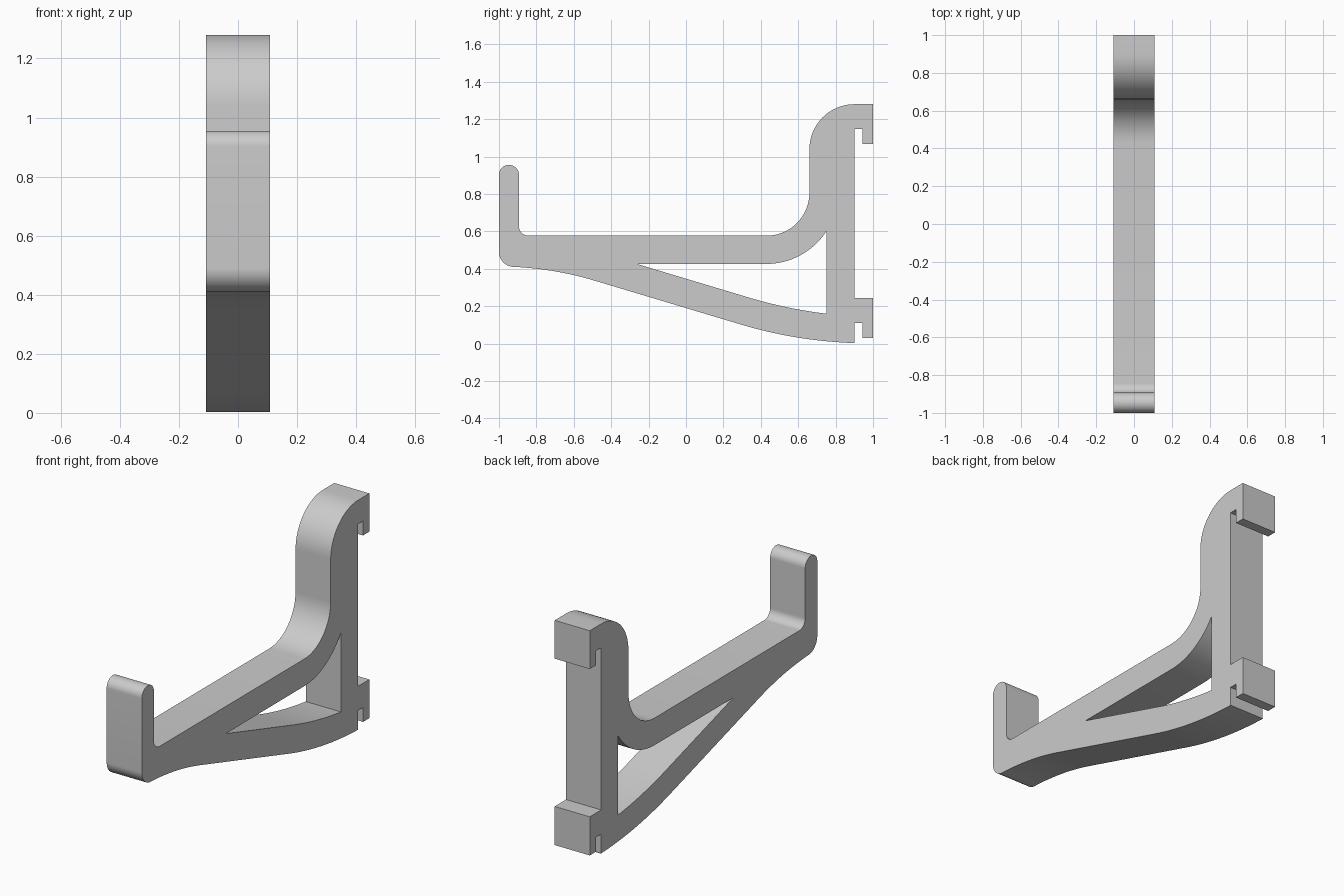
import bpy, bmesh, math
from mathutils import Vector

cube = bpy.data.objects.get("Cube")
if cube:
    bpy.data.objects.remove(cube, do_unlink=True)

HALF_WIDTH = 0.108


def arc(center, radius, start, end, steps=16):
    """Points along a circular arc, angles in radians."""
    return [Vector((center[0] + radius * math.cos(start + (end - start) * i / steps),
                    center[1] + radius * math.sin(start + (end - start) * i / steps)))
            for i in range(steps + 1)]


def rounded(corners, steps=16):
    """Closed outline from (y, z, radius) corners; radius 0 stays sharp."""
    points = []
    for i, (y, z, r) in enumerate(corners):
        p = Vector((y, z))
        if r == 0:
            points.append(p)
            continue
        a = (Vector(corners[i - 1][:2]) - p).normalized()
        b = (Vector(corners[(i + 1) % len(corners)][:2]) - p).normalized()
        half = a.angle(b) / 2
        center = p + (a + b).normalized() * (r / math.sin(half))
        first = p + a * (r / math.tan(half)) - center
        last = p + b * (r / math.tan(half)) - center
        start = math.atan2(first.y, first.x)
        turn = math.atan2(first.x * last.y - first.y * last.x, first.dot(last))
        points += arc(center, r, start, start + turn, steps)
    return points


def extrude_outlines(name, outlines, material):
    """Fill the outlines (inner ones become holes) and extrude along x."""
    bm = bmesh.new()
    for outline in outlines:
        verts = [bm.verts.new((-HALF_WIDTH, p.x, p.y)) for p in outline]
        for i, v in enumerate(verts):
            bm.edges.new((verts[i - 1], v))
    bmesh.ops.triangle_fill(bm, use_beauty=True, use_dissolve=False, edges=bm.edges[:])
    result = bmesh.ops.extrude_face_region(bm, geom=bm.faces[:], use_keep_orig=True)
    moved = [g for g in result["geom"] if isinstance(g, bmesh.types.BMVert)]
    bmesh.ops.translate(bm, verts=moved, vec=(2 * HALF_WIDTH, 0, 0))
    bmesh.ops.recalc_face_normals(bm, faces=bm.faces[:])
    mesh = bpy.data.meshes.new(name)
    bm.to_mesh(mesh)
    bm.free()
    mesh.materials.append(material)
    obj = bpy.data.objects.new(name, mesh)
    bpy.context.collection.objects.link(obj)
    bpy.ops.object.select_all(action='DESELECT')
    obj.select_set(True)
    bpy.context.view_layer.objects.active = obj
    bpy.ops.object.shade_smooth_by_angle(angle=math.radians(30))
    return obj


grey = bpy.data.materials.new("light grey plastic")
grey.use_nodes = True
colour = (0.6, 0.6, 0.6, 1)
grey.diffuse_color = colour
grey.node_tree.nodes["Principled BSDF"].inputs["Base Color"].default_value = colour

# Side outline of the hook, with the two rear clips
body = rounded([
    # lower clip
    (0.90, 0.003, 0), (0.90, 0.11, 0), (0.945, 0.11, 0), (0.945, 0.03, 0),
    (1, 0.03, 0), (1, 0.245, 0), (0.90, 0.245, 0),
    # upper clip
    (0.90, 1.147, 0), (0.945, 1.147, 0), (0.945, 1.067, 0), (1, 1.067, 0), (1, 1.28, 0),
    # back post, arm and upturned tip
    (0.66, 1.28, 0.24), (0.66, 0.577, 0.23), (-0.893, 0.577, 0.05),
    (-0.893, 0.955, 0.053), (-1, 0.955, 0.053),
    # swept underside
    (-1, 0.414, 0.08), (-0.70, 0.40, 1.8), (0.59, 0.013, 2.4),
])

# Opening between the arm and the brace
arch = arc((0.43, 0.807), 0.381, -math.pi / 2, -math.acos(0.32 / 0.381))
brace = rounded([(-0.26, 0.425, 0), (0.75, 0.16, 0), (0.53, 0.188, 2.5)])
opening = brace[:1] + arch + brace[1:]

extrude_outlines("wall_hook", [body, opening], grey)
